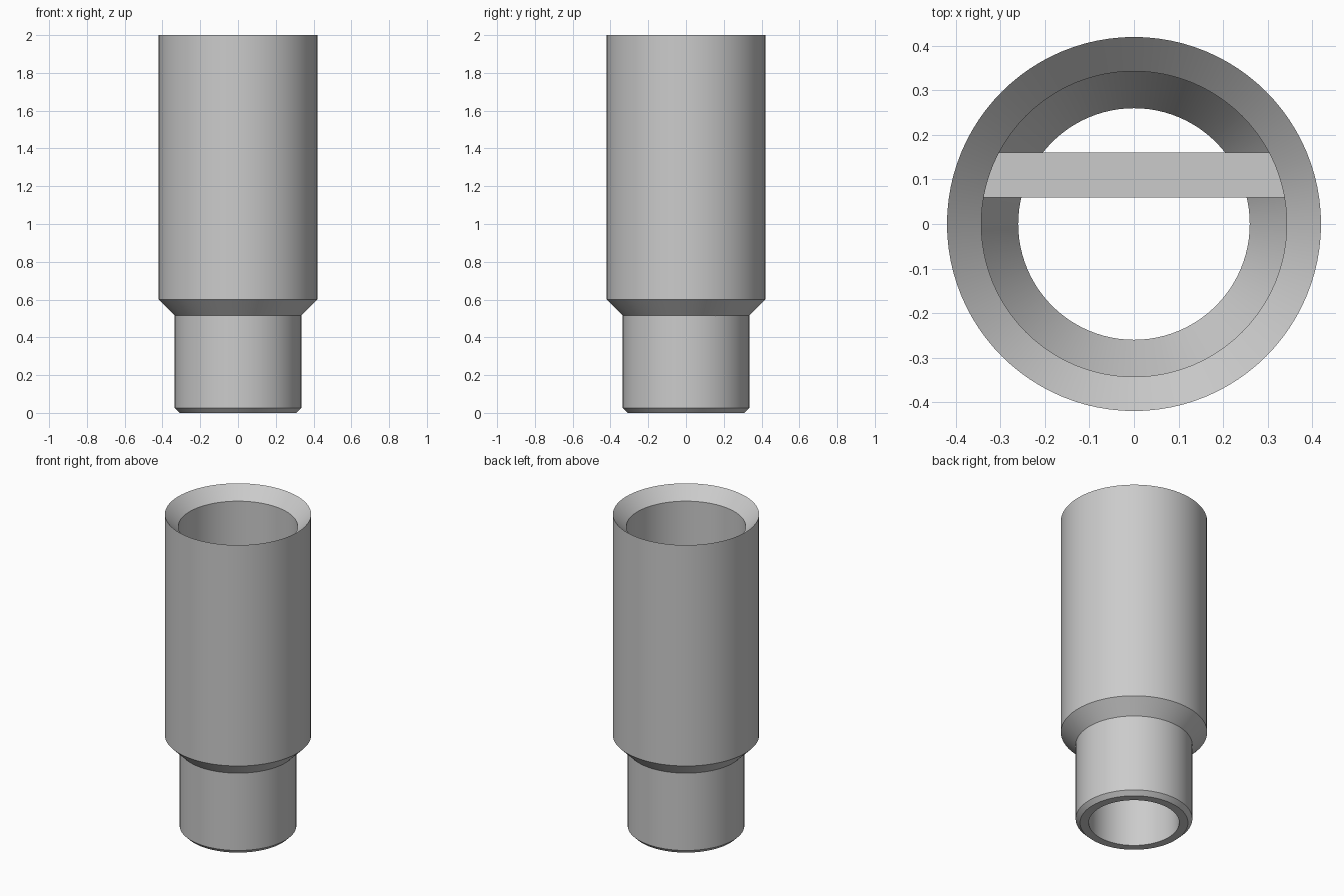
import bpy
import bmesh
import math

cube = bpy.data.objects.get("Cube")
if cube:
    bpy.data.objects.remove(cube, do_unlink=True)

SEGMENTS = 96

# Single grey material
grey = bpy.data.materials.new("plain grey")
grey.use_nodes = True
colour = (0.6, 0.6, 0.6, 1)
grey.diffuse_color = colour
grey.node_tree.nodes["Principled BSDF"].inputs["Base Color"].default_value = colour


def finish(name, bm):
    bmesh.ops.recalc_face_normals(bm, faces=bm.faces[:])
    mesh = bpy.data.meshes.new(name)
    bm.to_mesh(mesh)
    bm.free()
    obj = bpy.data.objects.new(name, mesh)
    bpy.context.collection.objects.link(obj)
    mesh.materials.append(grey)
    return obj


def revolve(name, profile):
    """Closed (radius, height) profile turned around the z axis."""
    bm = bmesh.new()
    rings = []
    for i in range(SEGMENTS):
        a = 2 * math.pi * i / SEGMENTS
        rings.append([bm.verts.new((r * math.cos(a), r * math.sin(a), z)) for r, z in profile])
    count = len(profile)
    for i, ring in enumerate(rings):
        following = rings[(i + 1) % SEGMENTS]
        for j in range(count):
            k = (j + 1) % count
            bm.faces.new((ring[j], following[j], following[k], ring[k]))
    return finish(name, bm)


# Stepped hollow tube: outer wall going up, then the bore going down
tube = revolve("stepped_tube", [
    (0.31, 0), (0.335, 0.025), (0.335, 0.515), (0.42, 0.6), (0.42, 2),
    (0.343, 1.923), (0.343, 0.6), (0.26, 0.45), (0.26, 0),
])
bpy.ops.object.select_all(action="DESELECT")
tube.select_set(True)
bpy.context.view_layer.objects.active = tube
bpy.ops.object.shade_smooth_by_angle(angle=math.radians(25))

# Cross bar resting on the funnel, its ends sunk into the wall
half = [(0.285, 0.5), (0.36, 0.6), (0.36, 0.7)]
outline = half + [(-x, z) for x, z in reversed(half)]
bm = bmesh.new()
front = bm.faces.new([bm.verts.new((x, 0.06, z)) for x, z in outline])
extruded = bmesh.ops.extrude_face_region(bm, geom=[front], use_keep_orig=True)
moved = [g for g in extruded["geom"] if isinstance(g, bmesh.types.BMVert)]
bmesh.ops.translate(bm, verts=moved, vec=(0, 0.1, 0))
finish("cross_bar", bm)
